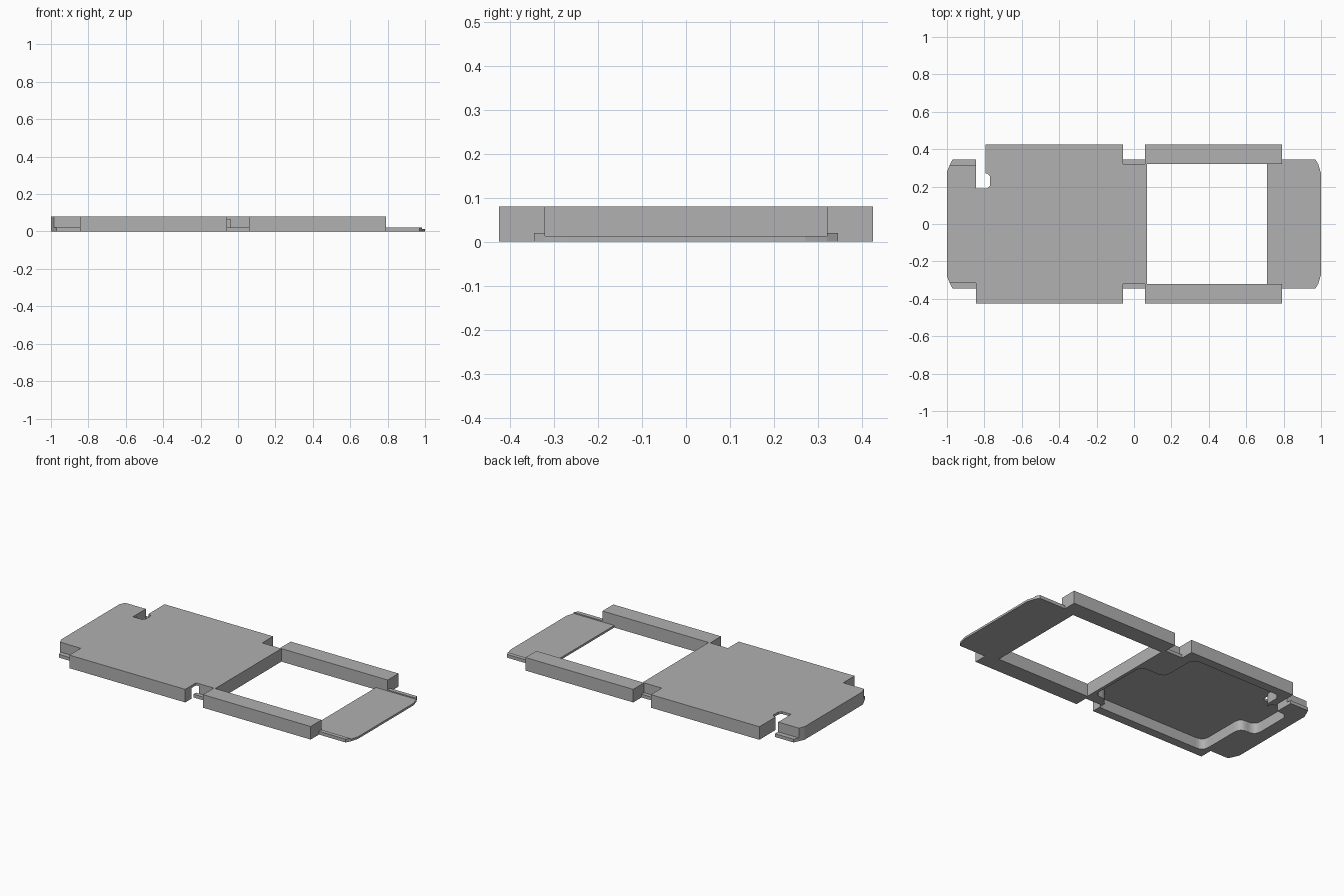
import bpy
import bmesh
from mathutils import Vector

cube = bpy.data.objects.get("Cube")
if cube:
    bpy.data.objects.remove(cube, do_unlink=True)

GREY = (0.44, 0.44, 0.44, 1)
grey = bpy.data.materials.new("plain_grey")
grey.use_nodes = True
grey.diffuse_color = GREY
grey.node_tree.nodes["Principled BSDF"].inputs["Base Color"].default_value = GREY

TOP, LIP, PLATE = 0.08, 0.02, 0.013
INNER, EDGE, WIDE = 0.32, 0.345, 0.425


def rounded(points, radius, steps=6):
    """Replace each outline corner with a short curve."""
    out = []
    for i, p in enumerate(points):
        p = Vector(p)
        a, b = Vector(points[i - 1]) - p, Vector(points[(i + 1) % len(points)]) - p
        a = p + a.normalized() * min(radius, a.length * 0.49)
        b = p + b.normalized() * min(radius, b.length * 0.49)
        for k in range(steps + 1):
            t = k / steps
            out.append(a * (1 - t) ** 2 + p * 2 * t * (1 - t) + b * t * t)
    return out


def prism(name, outline, z0, z1):
    """Extrude a flat outline from z0 to z1."""
    bm = bmesh.new()
    face = bm.faces.new([bm.verts.new((p[0], p[1], z0)) for p in outline])
    up = bmesh.ops.extrude_face_region(bm, geom=[face])["geom"]
    moved = [v for v in up if isinstance(v, bmesh.types.BMVert)]
    bmesh.ops.translate(bm, verts=moved, vec=(0, 0, z1 - z0))
    bmesh.ops.recalc_face_normals(bm, faces=bm.faces)
    mesh = bpy.data.meshes.new(name)
    bm.to_mesh(mesh)
    bm.free()
    mesh.materials.append(grey)
    obj = bpy.data.objects.new(name, mesh)
    bpy.context.collection.objects.link(obj)
    return obj


def box(name, x0, x1, y0, y1, z0, z1):
    return prism(name, [(x0, y0), (x1, y0), (x1, y1), (x0, y1)], z0, z1)


def cut(target, cutter):
    mod = target.modifiers.new("cut", "BOOLEAN")
    mod.operation = "DIFFERENCE"
    mod.solver = "EXACT"
    mod.object = cutter
    cutter.hide_render = True
    cutter.hide_set(True)
    cutter.display_type = "WIRE"


# Thick body with a tapered end and a neck toward the frame
body = prism("body", [
    (-1, -0.28), (-0.985, -0.315), (-0.845, -0.315), (-0.845, -WIDE),
    (-0.06, -WIDE), (-0.06, -INNER), (0.07, -INNER), (0.07, INNER),
    (-0.06, INNER), (-0.06, WIDE), (-0.845, WIDE), (-0.845, 0.315),
    (-0.985, 0.315), (-1, 0.28)], 0, TOP)

# Hooked slot through the back edge
slot = prism("slot_cutter", [
    (-0.845, 0.19), (-0.785, 0.19), (-0.77, 0.205), (-0.77, 0.255),
    (-0.785, 0.27), (-0.795, 0.27), (-0.795, 0.5), (-0.845, 0.5)], -0.05, 0.15)
cut(body, slot)

# Recess in the underside, with a tab at each end
pocket = prism("pocket_cutter", rounded([
    (-0.81, -0.37), (-0.04, -0.37), (-0.04, -0.28), (0.05, -0.28),
    (0.05, 0.12), (-0.12, 0.12), (-0.12, 0.37), (-0.75, 0.37),
    (-0.75, 0.23), (-0.92, 0.23), (-0.92, -0.05), (-0.81, -0.05)], 0.05),
    -0.05, 0.065)
cut(body, pocket)

# Thin end plate
prism("end_plate", [
    (0.71, -INNER), (0.985, -INNER), (1, -0.27),
    (1, 0.27), (0.985, INNER), (0.71, INNER)], 0, PLATE)

# Frame rails and low lips on both sides
for side, s in (("front", -1), ("back", 1)):
    box(f"{side}_rail", 0.06, 0.79, s * INNER, s * WIDE, 0, TOP)
    box(f"{side}_neck_lip", -0.06, 0.06, s * INNER, s * EDGE, 0, LIP)
    prism(f"{side}_plate_lip", [
        (0.79, s * INNER), (0.985, s * INNER), (0.97, s * EDGE), (0.79, s * EDGE)], 0, LIP)
    prism(f"{side}_body_lip", [
        (-0.985, s * 0.315), (-0.845, s * 0.315), (-0.845, s * EDGE), (-0.97, s * EDGE)], 0, LIP)
